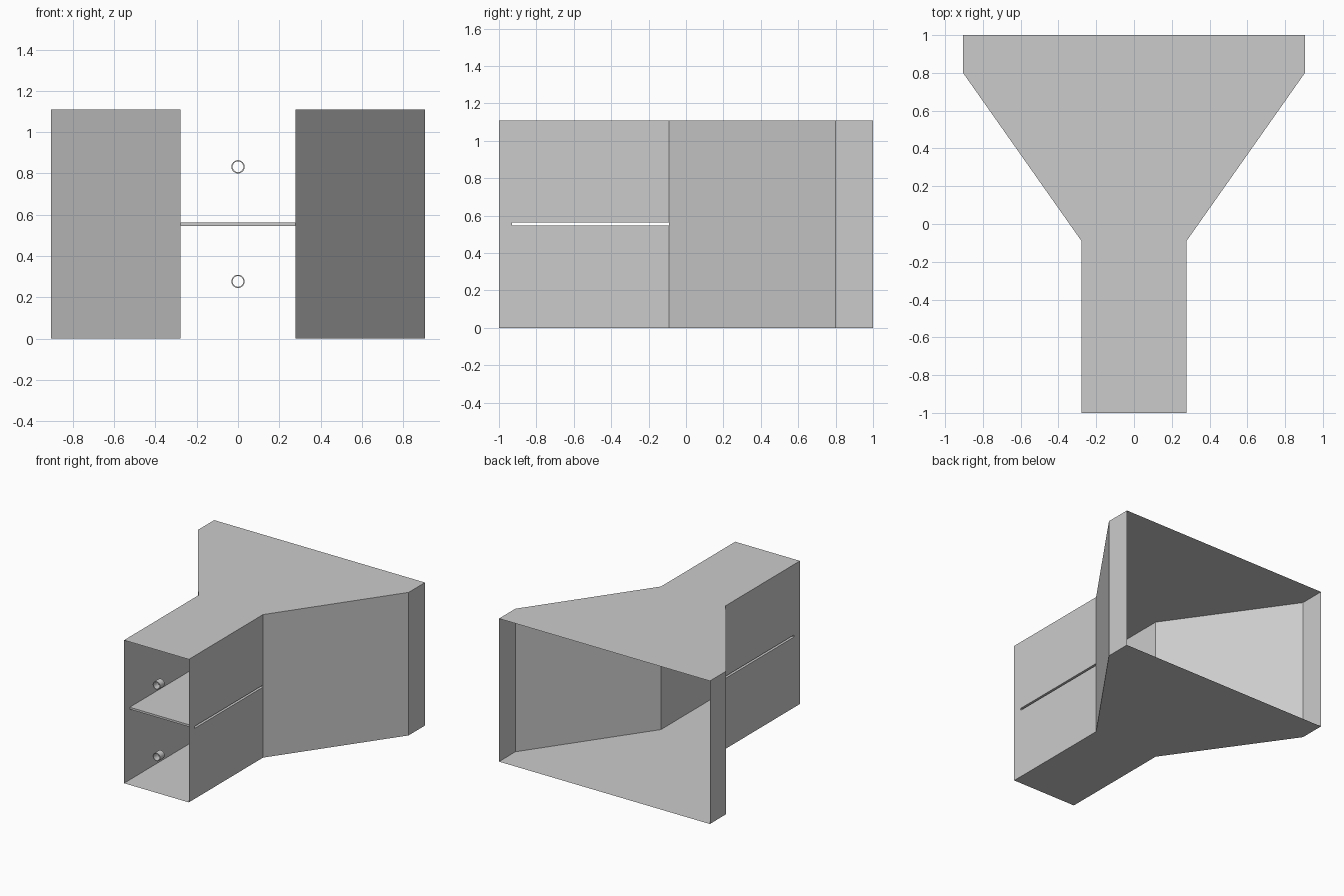
import bpy, bmesh, math

cube = bpy.data.objects.get("Cube")
if cube:
    bpy.data.objects.remove(cube, do_unlink=True)

# Overall dimensions
H = 1.11                        # duct height
NECK, MOUTH = 0.278, 0.905      # half widths
FRONT, BEND, LIP, BACK = -1.0, -0.09, 0.8, 1.0
SLOT_FRONT = -0.93
LOW, HIGH = H / 2 - 0.008, H / 2 + 0.008

grey = bpy.data.materials.new("plain grey")
grey.use_nodes = True
colour = (0.6, 0.6, 0.6, 1)
grey.diffuse_color = colour
grey.node_tree.nodes["Principled BSDF"].inputs["Base Color"].default_value = colour


def sheet_object(name, polygons):
    """Make one object out of flat sheet polygons, welding shared corners."""
    bm = bmesh.new()
    for points in polygons:
        bm.faces.new([bm.verts.new(p) for p in points])
    bmesh.ops.remove_doubles(bm, verts=bm.verts, dist=0.0001)
    mesh = bpy.data.meshes.new(name)
    bm.to_mesh(mesh)
    bm.free()
    mesh.materials.append(grey)
    obj = bpy.data.objects.new(name, mesh)
    bpy.context.collection.objects.link(obj)
    return obj


# Floor and roof share one funnel outline
half = [(NECK, FRONT), (NECK, BEND), (MOUTH, LIP), (MOUTH, BACK)]
outline = half + [(-x, y) for x, y in reversed(half)]
sheet_object("roof", [[(x, y, H) for x, y in outline]])
sheet_object("floor", [[(x, y, 0) for x, y in reversed(outline)]])

# Side walls: slotted neck, flare and straight lip
neck_wall = [(FRONT, 0), (BEND, 0), (BEND, LOW), (SLOT_FRONT, LOW),
             (SLOT_FRONT, HIGH), (BEND, HIGH), (BEND, H), (FRONT, H)]
for side, name in ((1, "left_wall"), (-1, "right_wall")):
    walls = [[(side * NECK, y, z) for y, z in neck_wall]]
    for (xa, ya), (xb, yb) in zip(half[1:], half[2:]):
        walls.append([(side * xa, ya, 0), (side * xb, yb, 0),
                      (side * xb, yb, H), (side * xa, ya, H)])
    if side < 0:
        walls = [w[::-1] for w in walls]
    sheet_object(name, walls)

# Hollow divider shelf, open at its sides through the wall slots
section = [(SLOT_FRONT, LOW), (SLOT_FRONT, HIGH), (BEND, HIGH), (BEND, LOW)]
shelf = []
for (ya, za), (yb, zb) in zip(section, section[1:] + section[:1]):
    shelf.append([(-NECK, ya, za), (NECK, ya, za), (NECK, yb, zb), (-NECK, yb, zb)])
sheet_object("divider_shelf", shelf)


def tube(name, z, outer=0.032, inner=0.026, length=0.055, sides=32):
    """Short open tube pointing along the duct."""
    rings = [(outer, FRONT), (outer, FRONT + length),
             (inner, FRONT + length), (inner, FRONT)]
    angles = [2 * math.pi * i / sides for i in range(sides + 1)]
    polygons = []
    for (ra, ya), (rb, yb) in zip(rings, rings[1:] + rings[:1]):
        for a, b in zip(angles, angles[1:]):
            polygons.append([(r * math.cos(t), y, z + r * math.sin(t))
                             for r, y, t in ((ra, ya, a), (rb, yb, a),
                                             (rb, yb, b), (ra, ya, b))])
    obj = sheet_object(name, polygons)
    bpy.ops.object.select_all(action='DESELECT')
    obj.select_set(True)
    bpy.context.view_layer.objects.active = obj
    bpy.ops.object.shade_smooth_by_angle(angle=math.radians(40))


# One tube centred in each half of the neck
tube("lower_tube", H * 0.25)
tube("upper_tube", H * 0.75)
